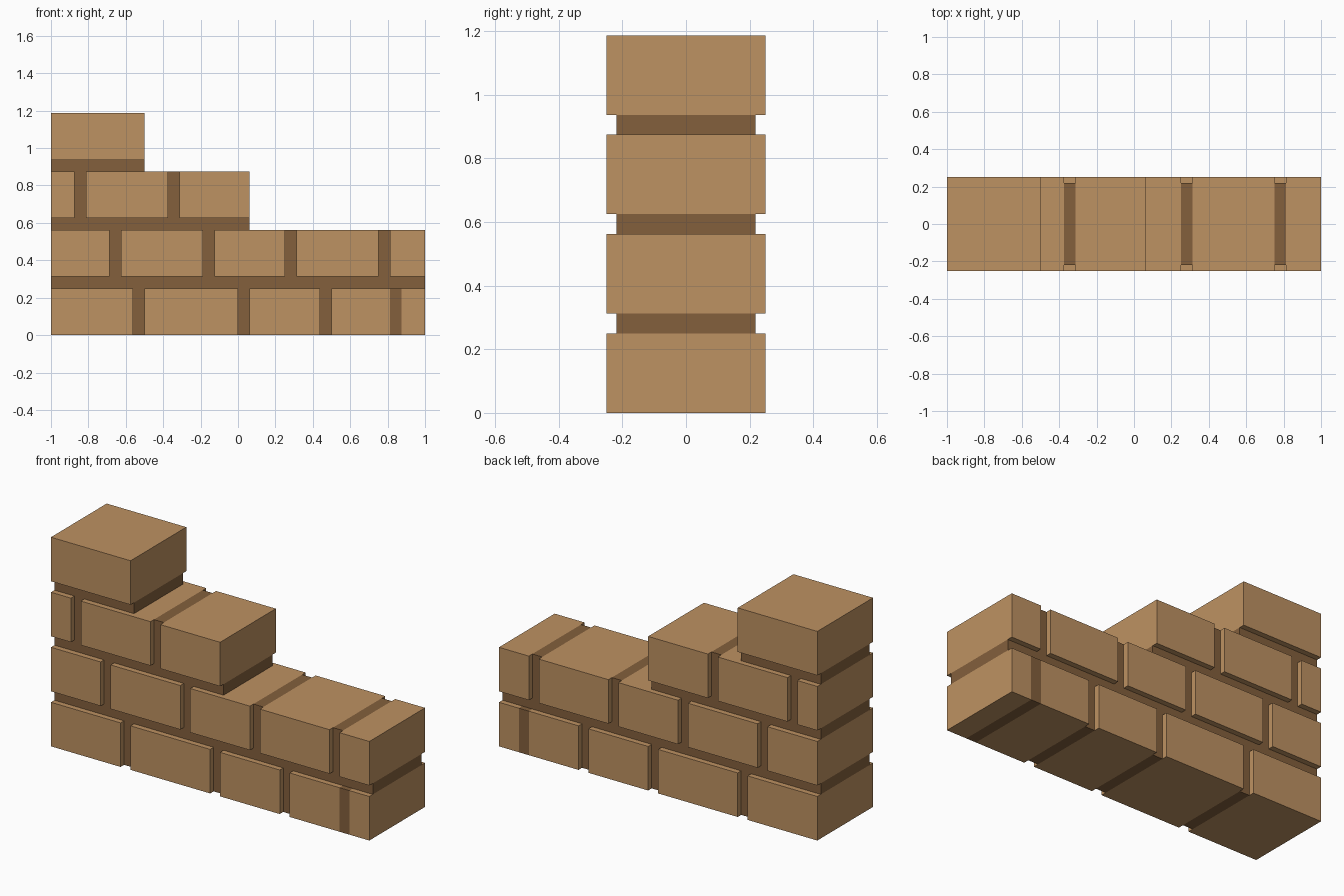
import bpy
import bmesh

if "Cube" in bpy.data.objects:
    bpy.data.objects.remove(bpy.data.objects["Cube"])

U = 1 / 16            # joint thickness
BRICK_H = 0.25
BRICK_Y = 0.25        # half depth of bricks
MORTAR_Y = 0.21875    # half depth of recessed mortar


def material(name, rgb):
    m = bpy.data.materials.new(name)
    m.diffuse_color = (*rgb, 1)
    m.use_nodes = True
    m.node_tree.nodes["Principled BSDF"].inputs["Base Color"].default_value = m.diffuse_color
    return m


brick_mat = material("tan_brick", (0.515, 0.287, 0.122))
mortar_mat = material("brown_mortar", (0.229, 0.117, 0.046))


def box(name, x0, x1, half_y, z0, z1, mat):
    bm = bmesh.new()
    bmesh.ops.create_cube(bm, size=1)
    for v in bm.verts:
        v.co = (x1 if v.co.x > 0 else x0,
                half_y if v.co.y > 0 else -half_y,
                z1 if v.co.z > 0 else z0)
    me = bpy.data.meshes.new(name)
    bm.to_mesh(me)
    bm.free()
    me.materials.append(mat)
    ob = bpy.data.objects.new(name, me)
    bpy.context.collection.objects.link(ob)


# Each course: right end, and left edge of every upright joint
courses = [
    (1.0, [-0.5625, 0.0, 0.4375, 0.8125]),
    (1.0, [-0.6875, -0.1875, 0.25, 0.75]),
    (0.0625, [-0.875, -0.375]),
    (-0.5, []),
]

for row, (end, joints) in enumerate(courses):
    z0 = row * (BRICK_H + U)
    z1 = z0 + BRICK_H
    # Mortar bed under the course
    if row:
        box(f"mortar_bed_{row}", -1, end, MORTAR_Y, z0 - U, z0, mortar_mat)
    # Bricks with upright joints between them
    left = -1.0
    for i, j in enumerate(joints + [end]):
        box(f"brick_{row}_{i}", left, j, BRICK_Y, z0, z1, brick_mat)
        left = j + U
    for i, j in enumerate(joints):
        # The last joint of the bottom course is flush with the bricks
        flush = row == 0 and i == len(joints) - 1
        box(f"mortar_joint_{row}_{i}", j, j + U,
            BRICK_Y if flush else MORTAR_Y, z0, z1, mortar_mat)
